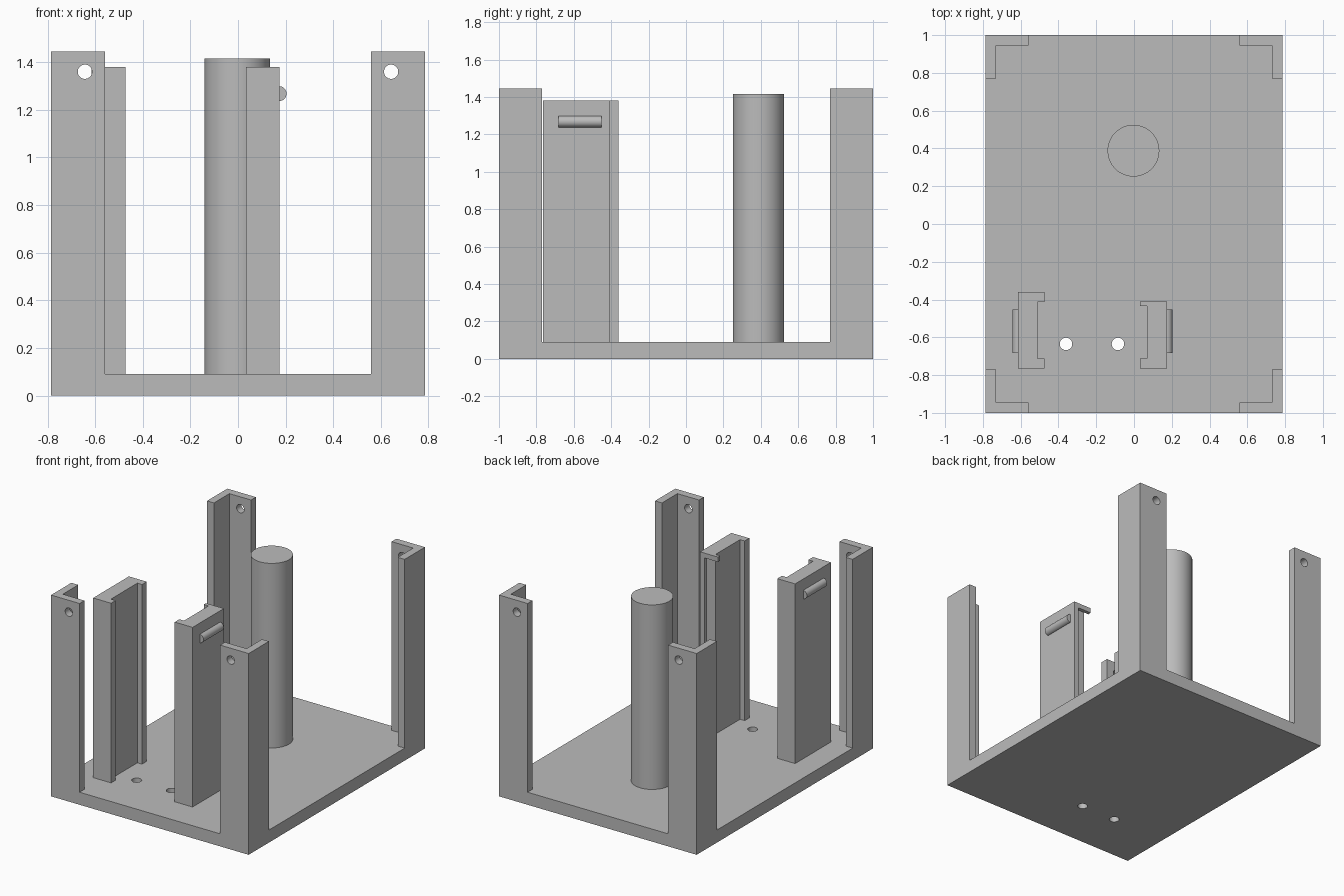
import bpy, bmesh, math

if "Cube" in bpy.data.objects:
    bpy.data.objects.remove(bpy.data.objects["Cube"])

grey = bpy.data.materials.new("plain grey")
grey.use_nodes = True
grey.diffuse_color = (0.5, 0.5, 0.5, 1)
grey.node_tree.nodes["Principled BSDF"].inputs["Base Color"].default_value = (0.5, 0.5, 0.5, 1)

BASE = 0.09


def finish(name, bm):
    bmesh.ops.recalc_face_normals(bm, faces=bm.faces)
    mesh = bpy.data.meshes.new(name)
    bm.to_mesh(mesh)
    bm.free()
    mesh.materials.append(grey)
    ob = bpy.data.objects.new(name, mesh)
    bpy.context.collection.objects.link(ob)
    return ob


def prism(name, outline, z0, z1):
    """Extrude a plan outline upwards."""
    bm = bmesh.new()
    face = bm.faces.new([bm.verts.new((x, y, z0)) for x, y in outline])
    up = bmesh.ops.extrude_face_region(bm, geom=[face])["geom"]
    verts = [v for v in up if isinstance(v, bmesh.types.BMVert)]
    bmesh.ops.translate(bm, verts=verts, vec=(0, 0, z1 - z0))
    return finish(name, bm)


def box(name, x0, x1, y0, y1, z0, z1):
    return prism(name, [(x0, y0), (x1, y0), (x1, y1), (x0, y1)], z0, z1)


def cylinder(name, centre, radius, length, along_y=False, sides=48):
    turn = (math.pi / 2, 0, 0) if along_y else (0, 0, 0)
    bpy.ops.mesh.primitive_cylinder_add(vertices=sides, radius=radius, depth=length,
                                        location=centre, rotation=turn)
    ob = bpy.context.object
    ob.name = name
    ob.data.materials.append(grey)
    bpy.ops.object.shade_smooth_by_angle(angle=math.radians(35))
    return ob


def drill(target, centre, radius, along_y=False):
    cutter = cylinder("drill_cutter", centre, radius, 0.4, along_y, 32)
    cutter.hide_render = True
    mod = target.modifiers.new("hole", "BOOLEAN")
    mod.object = cutter
    mod.solver = "EXACT"
    bpy.ops.object.select_all(action="DESELECT")
    bpy.context.view_layer.objects.active = target
    target.select_set(True)
    bpy.ops.object.modifier_apply(modifier=mod.name)
    bpy.data.objects.remove(cutter)
    bpy.ops.object.shade_smooth_by_angle(angle=math.radians(35))


# Base plate with two screw holes
base = box("base_plate", -0.785, 0.785, -1, 1, 0, BASE)
for x in (-0.36, -0.085):
    drill(base, (x, -0.635, 0), 0.033)

# Angle-section corner posts, each with a cross hole near the top
angle = [(0.785, 1), (0.558, 1), (0.558, 0.945), (0.73, 0.945), (0.73, 0.77), (0.785, 0.77)]
for sx, side in ((1, "left"), (-1, "right")):
    for sy, end in ((1, "back"), (-1, "front")):
        post = prism(f"{end}_{side}_post", [(x * sx, y * sy) for x, y in angle], BASE, 1.445)
        drill(post, (0.643 * sx, sy, 1.36), 0.03, True)

# Round column
cylinder("column", (-0.003, 0.388, (BASE + 1.415) / 2), 0.137, 1.415 - BASE, sides=64)

# Channel rail with two full-height lips
prism("right_rail", [(-0.615, -0.765), (-0.473, -0.765), (-0.473, -0.713), (-0.51, -0.713),
                     (-0.51, -0.413), (-0.473, -0.413), (-0.473, -0.36), (-0.615, -0.36)],
      BASE, 1.38)

# Opposite rail: one full-height lip, and a small catch at the top of the open end
prism("left_rail", [(0.175, -0.765), (0.033, -0.765), (0.033, -0.713), (0.07, -0.713),
                    (0.07, -0.435), (0.14, -0.435), (0.14, -0.41), (0.175, -0.41)],
      BASE, 1.38)
box("left_rail_catch", 0.033, 0.14, -0.435, -0.41, 1.345, 1.38)

# Rounded grip ridges on the outer rail faces
for name, x in (("right_grip", -0.613), ("left_grip", 0.173)):
    cylinder(name, (x, -0.567, 1.268), 0.031, 0.23, True, 32)
